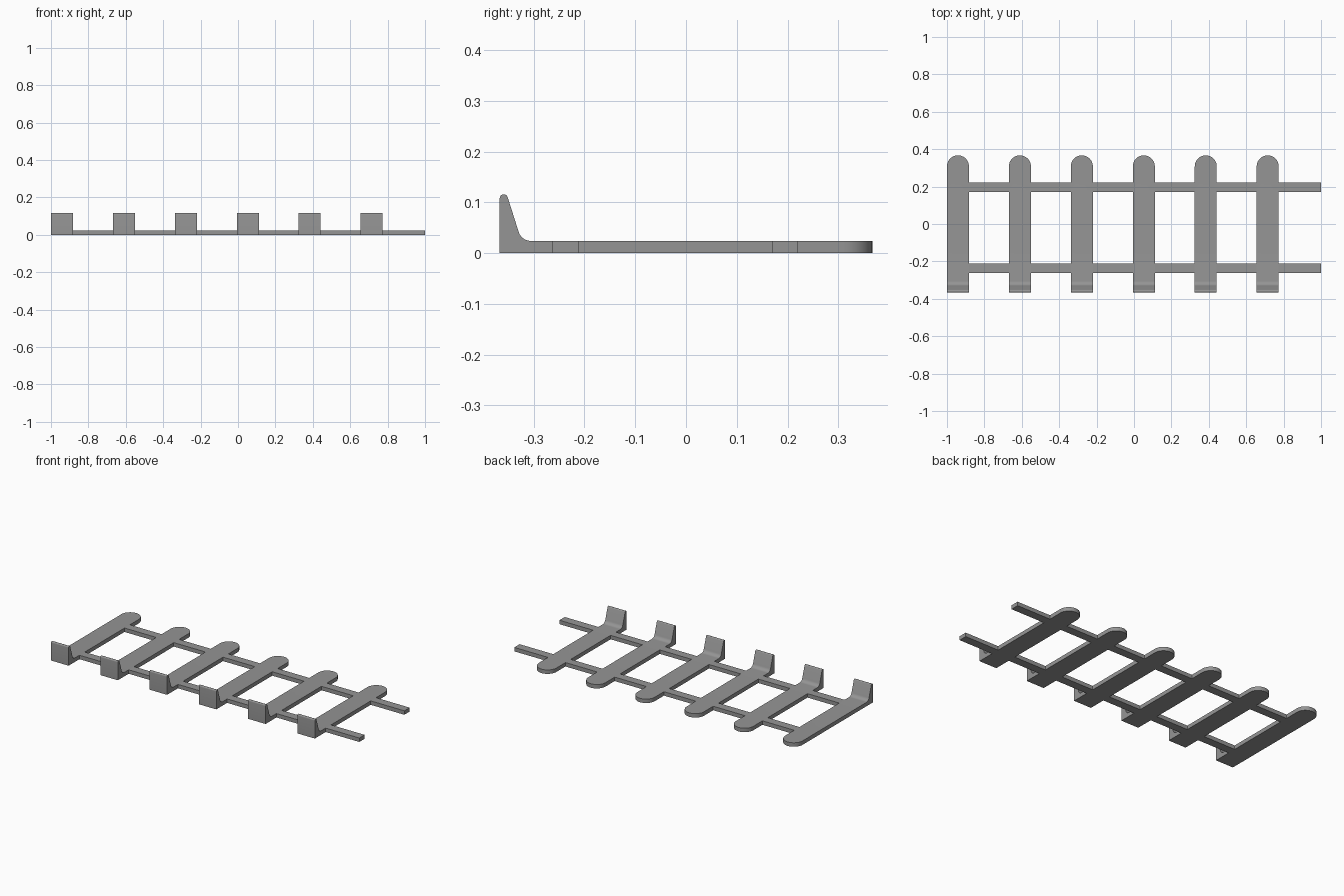
import bpy
import bmesh
import math

if "Cube" in bpy.data.objects:
    bpy.data.objects.remove(bpy.data.objects["Cube"])

COUNT, SPACING = 6, 0.3312       # slats and their pitch
R = 0.0588                       # half the slat width, also the tip radius
T = 0.024                        # thickness of slats and rails
FRONT, BACK = -0.367, 0.367
RAILS = [(-0.263, -0.212), (0.170, 0.221)]

grey = bpy.data.materials.new("grey")
grey.diffuse_color = (0.30, 0.30, 0.30, 1)
grey.use_nodes = True
grey.node_tree.nodes["Principled BSDF"].inputs["Base Color"].default_value = grey.diffuse_color


def arc(cy, cz, r, a0, a1, n):
    """Points (y, z) along an arc, angles in degrees."""
    angles = [math.radians(a0 + (a1 - a0) * i / n) for i in range(n + 1)]
    return [(cy + r * math.cos(a), cz + r * math.sin(a)) for a in angles]


def finish(name, bm):
    bmesh.ops.recalc_face_normals(bm, faces=bm.faces)
    mesh = bpy.data.meshes.new(name)
    bm.to_mesh(mesh)
    bm.free()
    mesh.materials.append(grey)
    mesh.set_sharp_from_angle(angle=math.radians(30))
    return mesh


def add(name, mesh, x=0.0):
    ob = bpy.data.objects.new(name, mesh)
    ob.location.x = x
    bpy.context.collection.objects.link(ob)


def slat_mesh():
    bm = bmesh.new()
    y_tip = BACK - R
    # side profile: flat bottom, upright lip with round top, fillet into the deck
    lean = 19                                  # slope of the lip's inner face
    tip, fillet = 0.008, 0.026
    profile = [(y_tip, 0), (FRONT, 0)]
    profile += arc(FRONT + tip, 0.116 - tip, tip, 180, lean, 10)
    profile += arc(-0.305, T + fillet, fillet, 180 + lean, 270, 8)
    profile += [(y_tip, T)]
    left = [bm.verts.new((-R, y, z)) for y, z in profile]
    right = [bm.verts.new((R, y, z)) for y, z in profile]
    for side in (left, right):
        bm.faces.new(side)
    n = len(profile)
    for i in range(1, n - 2):
        f = bm.faces.new((left[i], left[i + 1], right[i + 1], right[i]))
        f.smooth = i not in (1, 12)            # flat front and sloped face

    # rounded back end, from the right edge round to the left edge
    steps = 20
    low, high = [right[0]], [right[-1]]
    for i in range(1, steps):
        a = math.pi * i / steps
        x, y = R * math.cos(a), y_tip + R * math.sin(a)
        low.append(bm.verts.new((x, y, 0)))
        high.append(bm.verts.new((x, y, T)))
    low.append(left[0])
    high.append(left[-1])
    for i in range(steps):
        f = bm.faces.new((low[i], low[i + 1], high[i + 1], high[i]))
        f.smooth = True
    # deck and underside
    bm.faces.new(high + [left[-2], right[-2]])
    bm.faces.new(low + [left[1], right[1]])
    return finish("slat", bm)


def rail_mesh(x0, x1, y0, y1):
    bm = bmesh.new()
    bmesh.ops.create_cube(bm, size=1)
    for v in bm.verts:
        v.co = (x1 if v.co.x > 0 else x0, y1 if v.co.y > 0 else y0,
                T if v.co.z > 0 else 0)
    return finish("rail", bm)


# slats with upturned front lips
slat = slat_mesh()
centres = [-1 + R + i * SPACING for i in range(COUNT)]
for i, x in enumerate(centres):
    add(f"slat_{i + 1}", slat, x)

# rails fill the gaps between slats and run on to the right end
for label, (y0, y1) in zip(("front", "back"), RAILS):
    for i, x in enumerate(centres):
        end = centres[i + 1] - R if i + 1 < COUNT else 1.0
        add(f"{label}_rail_{i + 1}", rail_mesh(x + R, end, y0, y1))
